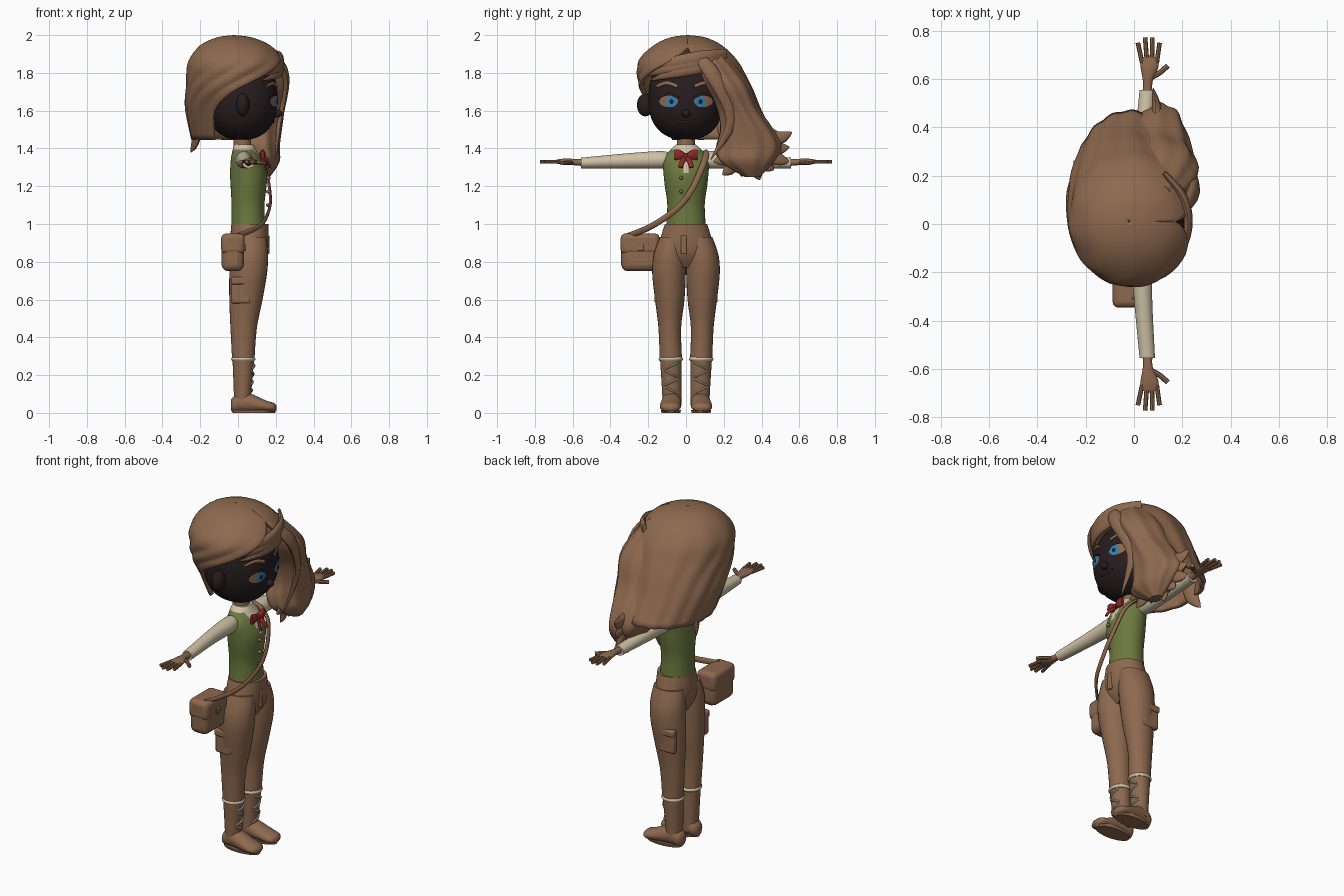
import bpy, bmesh
from math import sin, cos, pi, radians
from mathutils import Vector

if "Cube" in bpy.data.objects:
    bpy.data.objects.remove(bpy.data.objects["Cube"])


def material(name, *rgb):
    m = bpy.data.materials.new(name)
    m.use_nodes = True
    m.diffuse_color = (*rgb, 1)
    m.node_tree.nodes["Principled BSDF"].inputs["Base Color"].default_value = (*rgb, 1)
    return m


brown = material("warm brown", .27, .142, .078)
dark = material("dark face", .02, .012, .013)
green = material("olive green", .15, .19, .05)
cream = material("cream cloth", .62, .54, .38)
red = material("red ribbon", .27, .02, .02)
blue = material("eye blue", .02, .24, .55)


def finish(name, bm, mats, bevel=0):
    bmesh.ops.recalc_face_normals(bm, faces=bm.faces)
    mesh = bpy.data.meshes.new(name)
    bm.to_mesh(mesh)
    bm.free()
    ob = bpy.data.objects.new(name, mesh)
    bpy.context.collection.objects.link(ob)
    for m in mats if isinstance(mats, list) else [mats]:
        mesh.materials.append(m)
    if bevel:
        mod = ob.modifiers.new("rounded", 'BEVEL')
        mod.width, mod.segments = bevel, 3
    bpy.ops.object.select_all(action='DESELECT')
    ob.select_set(True)
    bpy.context.view_layer.objects.active = ob
    bpy.ops.object.shade_smooth_by_angle(angle=radians(40))
    return ob


def smooth_rows(rows, steps=4):
    """Catmull-Rom interpolation of number tuples."""
    out = []
    last = len(rows) - 1
    for i in range(last):
        a, b, c, d = (Vector(rows[min(max(k, 0), last)]) for k in range(i - 1, i + 3))
        for s in range(steps):
            t = s / steps
            bend = a * 2 - b * 5 + c * 4 - d
            twist = b * 3 - a - c * 3 + d
            out.append(b + ((c - a) * t + bend * t ** 2 + twist * t ** 3) / 2)
    return out + [Vector(rows[last])]


def skin(bm, rings, closed=True, caps=True):
    loops = [[bm.verts.new(p) for p in ring] for ring in rings]
    count = len(loops[0])
    for a, b in zip(loops, loops[1:]):
        for i in range(count if closed else count - 1):
            j = (i + 1) % count
            bm.faces.new((a[i], a[j], b[j], b[i]))
    if closed and caps:
        bm.faces.new(loops[0])
        bm.faces.new(loops[-1])


def loft(name, rows, mats, axis=2, side=1, sides=28, ridge=0, rule=None):
    """Rows of x, y, z and two radii; ellipses lie across the axis."""
    u, v = [k for k in range(3) if k != axis]
    rings = []
    for row in smooth_rows(rows):
        ring = []
        for i in range(sides):
            a = 2 * pi * i / sides
            p = Vector(row[:3])
            wave = 1 + ridge * cos(9 * a + 3 * p.z)
            p[u] += max(row[3], .001) * cos(a) * wave
            p[v] += max(row[4], .001) * sin(a) * wave
            p.y *= side
            ring.append(p)
        rings.append(ring)
    bm = bmesh.new()
    skin(bm, rings)
    if rule:
        for face in bm.faces:
            face.material_index = rule(face.calc_center_median())
    return finish(name, bm, mats)


def cord(name, points, radius, mat, flat=1, taper=False, side=1, sides=8, out=(1, 0, 0)):
    """Tube along a path; flat squeezes it along the out direction."""
    path = smooth_rows(points)
    last = len(path) - 1
    rings = []
    for i, p in enumerate(path):
        along = (path[min(i + 1, last)] - path[max(i - 1, 0)]).normalized()
        wide = along.cross(Vector(out)).normalized()
        deep = wide.cross(along) * flat
        s = i / last
        r = radius * (max(.04, min(1, .45 + 2 * s) * (1 - s ** 2.5)) if taper else 1)
        ring = []
        for j in range(sides):
            a = 2 * pi * j / sides
            q = p + (wide * cos(a) + deep * sin(a)) * r
            q.y *= side
            ring.append(q)
        rings.append(ring)
    bm = bmesh.new()
    skin(bm, rings)
    return finish(name, bm, mat)


def box(name, place, size, mat, bevel):
    bm = bmesh.new()
    bmesh.ops.create_cube(bm, size=1)
    for v in bm.verts:
        v.co = Vector(place) + v.co * Vector(size)
    return finish(name, bm, mat, bevel)


def ball(name, place, size, mat, power=2):
    """Ellipsoid, made squarer by a higher power."""
    bm = bmesh.new()
    bmesh.ops.create_uvsphere(bm, u_segments=32, v_segments=20, radius=1)
    for v in bm.verts:
        length = sum(abs(c) ** power for c in v.co) ** (1 / power)
        v.co = Vector(place) + v.co / length * Vector(size)
    return finish(name, bm, mat)


# Head: a slightly squared ball
head_place, head_size, head_power = Vector((.02, 0, 1.665)), Vector((.19, .2, .22)), 2.35
ball("head", head_place, head_size, dark, head_power)


def on_face(y, z, lift=.003):
    dy, dz = abs(y / head_size.y), abs((z - head_place.z) / head_size.z)
    depth = max(0, 1 - dy ** head_power - dz ** head_power) ** (1 / head_power)
    return Vector((head_place.x + lift + head_size.x * depth, y, z))


def patch(name, y, z, wide, high, mat, lift):
    bm = bmesh.new()
    turns = [a * pi / 12 for a in range(24)]
    skin(bm, [[on_face(y + k * wide * cos(a), z + k * high * sin(a), lift) for a in turns]
              for k in (.02, .5, 1)], caps=False)
    finish(name, bm, mat)


def face_line(name, y0, y1, z, rise, radius, mat, side=1):
    middle = on_face((y0 + y1) / 2, z + rise)
    cord(name, [on_face(y0, z), middle, on_face(y1, z)], radius, mat, .5, side=side)


# Face details and ears
SIDES = ((1, "left"), (-1, "right"))
for s, label in SIDES:
    patch(label + "_eye", s * .092, 1.65, .05, .031, brown, .003)
    patch(label + "_iris", s * .077, 1.648, .027, .03, blue, .005)
    patch(label + "_pupil", s * .077, 1.648, .011, .013, dark, .007)
    face_line(label + "_upper_lid", .04, .145, 1.668, .022, .006, dark, s)
    face_line(label + "_brow", .045, .155, 1.728, .018, .009, brown, s)
    ball(label + "_ear", (.025, s * .215, 1.63), (.035, .045, .06), dark)
ball("nose", (.205, 0, 1.585), (.03, .022, .022), dark)
face_line("mouth", -.05, .05, 1.548, -.01, .006, dark)

# Hair shell: arcs round the back of the head, open at the face
# rows: height, centre x and y, radii, first and last angle
shell = [(1.988, -.02, .01, .002, .002, 0, 360), (1.976, -.02, .01, .09, .09, 0, 360),
         (1.935, -.015, .01, .18, .175, 0, 360), (1.86, -.01, .01, .24, .25, 12, 338),
         (1.78, -.01, .03, .25, .275, 28, 300), (1.7, -.015, .06, .25, .285, 38, 266),
         (1.6, -.02, .11, .245, .275, 45, 246), (1.45, -.015, .18, .22, .28, 45, 240)]
rings = []
for z, cx, cy, rx, ry, first, last in smooth_rows(shell):
    ring = []
    for i in range(73):
        a = radians(first + (last - first) * i / 72)
        wave = 1 + .012 * cos(i * .8) * min(1, (2 - z) * 6)
        ring.append((cx + rx * wave * cos(a), cy + ry * wave * sin(a), z))
    rings.append(ring)
bm = bmesh.new()
skin(bm, rings, closed=False)
bmesh.ops.remove_doubles(bm, verts=bm.verts, dist=.0005)
hair = finish("hair_shell", bm, brown)
thick = hair.modifiers.new("thickness", 'SOLIDIFY')
thick.thickness, thick.offset = .024, 0

# Hair swept over the left side
loft("hair_sweep", [(.08, .1, 1.93, .08, .07), (.115, .2, 1.76, .145, .12), (.1, .27, 1.62, .145, .11),
                    (.1, .32, 1.5, .13, .14), (.11, .33, 1.41, .11, .17), (.13, .32, 1.33, .09, .14),
                    (.14, .35, 1.25, .03, .04)], brown, sides=54, ridge=.035)


def lock(name, radius, *points):
    cord(name, points, radius, brown, .5, True, sides=12, out=(1, .3, .1))


# Loose locks fan out from the lower end of the sweep
fan = Vector((.12, .33, 1.42))
for i in range(8):
    a = radians(20 - 24 * i)
    reach = Vector((-.04 * cos(a), .23 * cos(a), .18 * sin(a))) * (.95 if i % 2 else 1.07)
    lock(f"sweep_lock_{i + 1}", .055, fan + Vector((0, -.04, .16)), fan + reach * .55, fan + reach)

# Fringe locks wrap the right temple
for i in range(3):
    points = []
    for k in range(6):
        a = radians(55 - (30 - 4 * i) * k)
        points.append((.235 * cos(a) - .01, .01 + .245 * sin(a), 1.91 - .018 * i - .023 * k))
    lock(f"fringe_lock_{i + 1}", .04, *points)
lock("cheek_lock", .045, (.2, .05, 1.9), (.25, .15, 1.78), (.22, .24, 1.55), (.2, .13, 1.34))
lock("nape_lock", .05, (-.22, .2, 1.6), (-.22, .22, 1.46), (-.25, .26, 1.38))

# Neck, vest with its shirt opening, buttons
loft("neck", [(.025, 0, 1.36, .05, .05), (.02, 0, 1.48, .045, .045)], brown)


def vest_colour(c):
    opening = c.x > .06 and abs(c.y) < (c.z - 1.25) * .4
    return 1 if opening or c.z > 1.392 else 0


loft("vest", [(.055, 0, .975, .09, .106), (.053, 0, 1.1, .087, .099), (.056, 0, 1.2, .095, .112),
              (.055, 0, 1.27, .097, .119), (.045, 0, 1.34, .083, .122), (.035, 0, 1.385, .065, .09),
              (.03, 0, 1.42, .052, .053)], [green, cream], sides=56, rule=vest_colour)
for i in range(3):
    ball(f"vest_button_{i + 1}", (.16, -.025, 1.1 + .072 * i), (.012, .01, .01), brown)

# Bow tie with loops and tails
ball("bow_knot", (.125, 0, 1.36), (.018, .015, .017), red)
for s, label in SIDES:
    loft(label + "_bow_loop", [(.125, 0, 1.36, .01, .008), (.13, .03, 1.367, .016, .025),
                               (.13, .06, 1.367, .008, .028)], red, 1, s)
    cord(label + "_bow_tail", [(.13, 0, 1.355), (.155, .02, 1.33), (.17, .03, 1.3)], .013, red, .4, side=s)

# Trousers
loft("trouser_hips", [(.063, 0, 1, .098, .112), (.06, 0, .9, .102, .142), (.058, 0, .83, .09, .155),
                      (.055, 0, .77, .055, .12)], brown, sides=40)
box("trouser_fly", (.158, -.012, .89), (.016, .03, .1), brown, .006)

for s, label in SIDES:
    loft(label + "_trouser_leg", [(.06, .073, .93, .09, .066), (.058, .086, .84, .101, .085),
                                  (.054, .09, .74, .1, .089), (.042, .086, .6, .088, .078),
                                  (.03, .086, .45, .07, .06), (.028, .08, .28, .059, .059)], brown, side=s)
    box(label + "_thigh_pocket", (.015, s * .15, .65), (.1, .032, .14), brown, .01)
    box(label + "_pocket_flap", (.015, s * .158, .7), (.106, .034, .04), brown, .01)
    # Boots with cuffs, soles and laces
    loft(label + "_cuff", [(.028, .08, .275, .059, .059), (.028, .08, .285, .065, .065),
                           (.028, .08, .295, .059, .059)], cream, side=s)
    loft(label + "_boot_shaft", [(.028, .08, .28, .057, .057), (.024, .075, .1, .046, .051),
                                 (.022, .075, .04, .046, .05)], brown, side=s)
    loft(label + "_boot_foot", [(-.038, .075, .04, .015, .025), (-.022, .075, .045, .043, .043),
                                (.03, .076, .058, .051, .056), (.15, .083, .034, .056, .031),
                                (.19, .083, .029, .045, .024), (.205, .083, .026, .015, .01)], brown, 0, s)
    loft(label + "_boot_sole", [(.084, .08, 0, .112, .05), (.084, .08, .016, .118, .054)], brown, side=s)
    for i in range(4):
        z = .12 + i * .043
        front = .074 + .013 * i / 3
        tilt = .016 if i % 2 else -.016
        cord(f"{label}_lace_{i + 1}", [(front - .014, .11, z - tilt), (front, .078, z),
                                       (front - .014, .046, z + tilt)], .006, cream, side=s)

    # Arms and hands
    loft(label + "_sleeve", [(.03, .09, 1.34, .035, .035), (.033, .13, 1.34, .046, .046),
                             (.037, .3, 1.335, .038, .04), (.055, .555, 1.323, .032, .028)], cream, 1, s)
    loft(label + "_palm", [(.056, .54, 1.325, .021, .019), (.057, .59, 1.328, .02, .017),
                           (.064, .65, 1.33, .037, .016), (.064, .69, 1.33, .034, .009)], brown, 1, s)
    for i in range(4):
        spread = i - 1.5
        root, tip = Vector((.064 + .02 * spread, .665, 1.33)), Vector((.061 + .03 * spread, .775, 1.33))
        tip.y -= .011 * spread ** 2
        cord(f"{label}_finger_{i + 1}", [root, tip], .0095, brown, side=s)
    cord(label + "_thumb", [(.07, .605, 1.326), (.105, .625, 1.325), (.14, .655, 1.322)], .011, brown, side=s)

# Shoulder bag and strap
box("bag_body", (-.028, -.243, .85), (.118, .2, .2), brown, .035)
box("bag_flap", (-.027, -.243, .895), (.124, .206, .11), brown, .025)
box("bag_clasp", (.037, -.24, .875), (.012, .03, .035), brown, .004)
cord("bag_strap", [(.03, .1, 1.385), (.085, .105, 1.36), (.14, .085, 1.3), (.168, .03, 1.18),
                   (.166, -.05, 1.08), (.115, -.18, .99), (-.01, -.31, .935)], .016, brown, .5)
